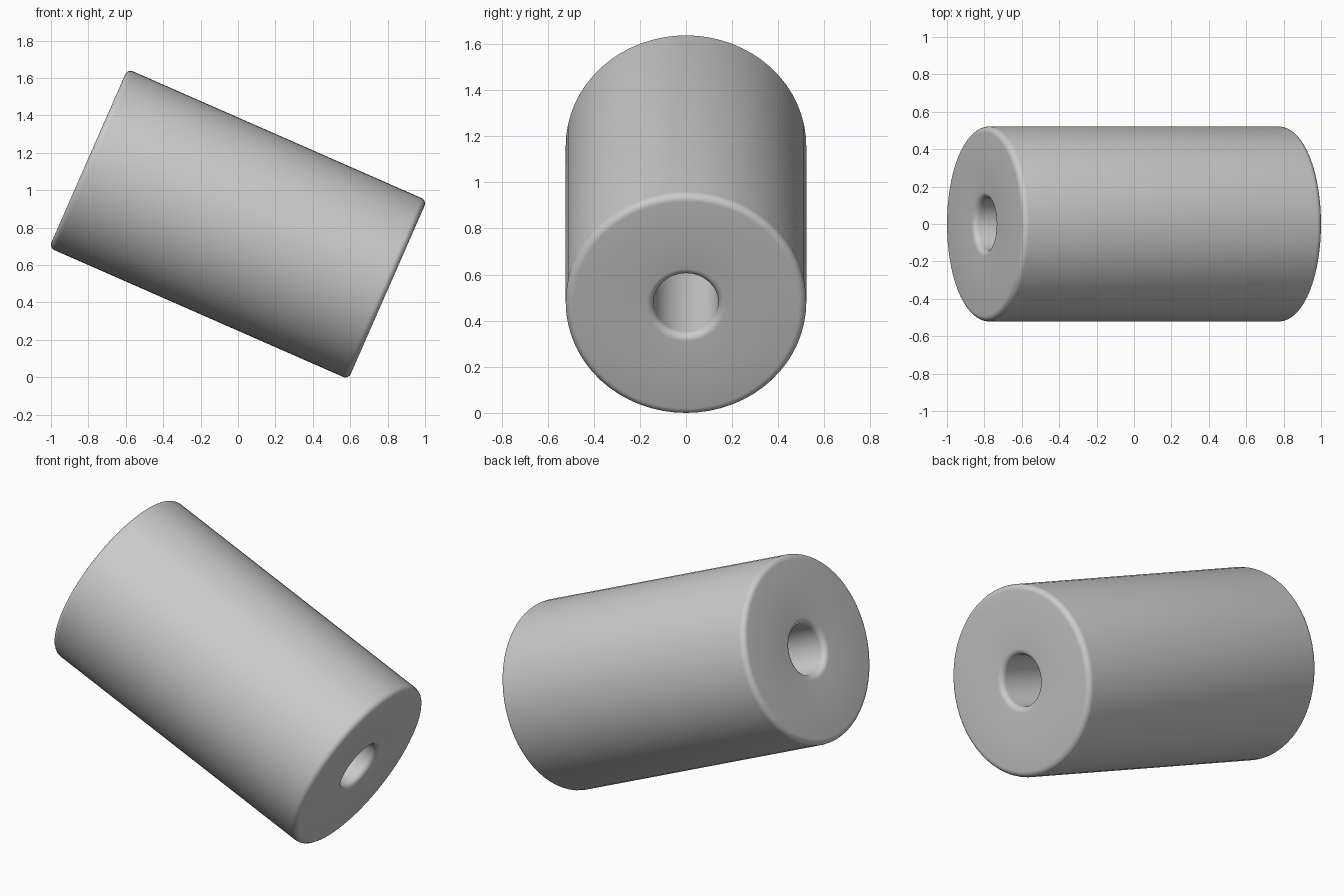
import bpy
import bmesh
import math
from mathutils import Matrix, Vector

cube = bpy.data.objects.get("Cube")
if cube:
    bpy.data.objects.remove(cube, do_unlink=True)

LENGTH, OUTER, BORE = 1.748, 0.522, 0.14
FILLET, STEPS, SIDES = 0.032, 6, 64
TILT = math.radians(23.7)

grey = bpy.data.materials.new("light grey")
grey.use_nodes = True
colour = (0.6, 0.6, 0.6, 1)
grey.diffuse_color = colour
grey.node_tree.nodes["Principled BSDF"].inputs["Base Color"].default_value = colour


def rounded_corner(x, r, start):
    """Quarter-circle points around a fillet centre in the (x, radius) plane."""
    angles = [start + math.pi / 2 * i / STEPS for i in range(STEPS + 1)]
    return [Vector((x + FILLET * math.cos(a), 0, r + FILLET * math.sin(a))) for a in angles]


# Closed wall section with four rounded corners
end = LENGTH / 2 - FILLET
corners = [(end, OUTER - FILLET), (-end, OUTER - FILLET),
           (-end, BORE + FILLET), (end, BORE + FILLET)]
section = []
for i, (x, r) in enumerate(corners):
    section += rounded_corner(x, r, i * math.pi / 2)

# Revolve the section around the long axis
bm = bmesh.new()
verts = [bm.verts.new(p) for p in section]
edges = [bm.edges.new((v, verts[i - 1])) for i, v in enumerate(verts)]
bmesh.ops.spin(bm, geom=verts + edges, cent=(0, 0, 0), axis=(1, 0, 0),
               angle=math.tau, steps=SIDES, use_merge=True)
bmesh.ops.remove_doubles(bm, verts=bm.verts, dist=0.0001)
bmesh.ops.recalc_face_normals(bm, faces=bm.faces)

# Tilt the tube and rest its lower rim on the ground
bm.transform(Matrix.Rotation(TILT, 4, 'Y'))
lowest = min(v.co.z for v in bm.verts)
bmesh.ops.translate(bm, verts=bm.verts, vec=(0, 0, -lowest))

mesh = bpy.data.meshes.new("bored_cylinder")
bm.to_mesh(mesh)
bm.free()
mesh.materials.append(grey)
tube = bpy.data.objects.new("bored_cylinder", mesh)
bpy.context.collection.objects.link(tube)
bpy.context.view_layer.objects.active = tube
tube.select_set(True)
bpy.ops.object.shade_smooth_by_angle(angle=math.radians(30))
